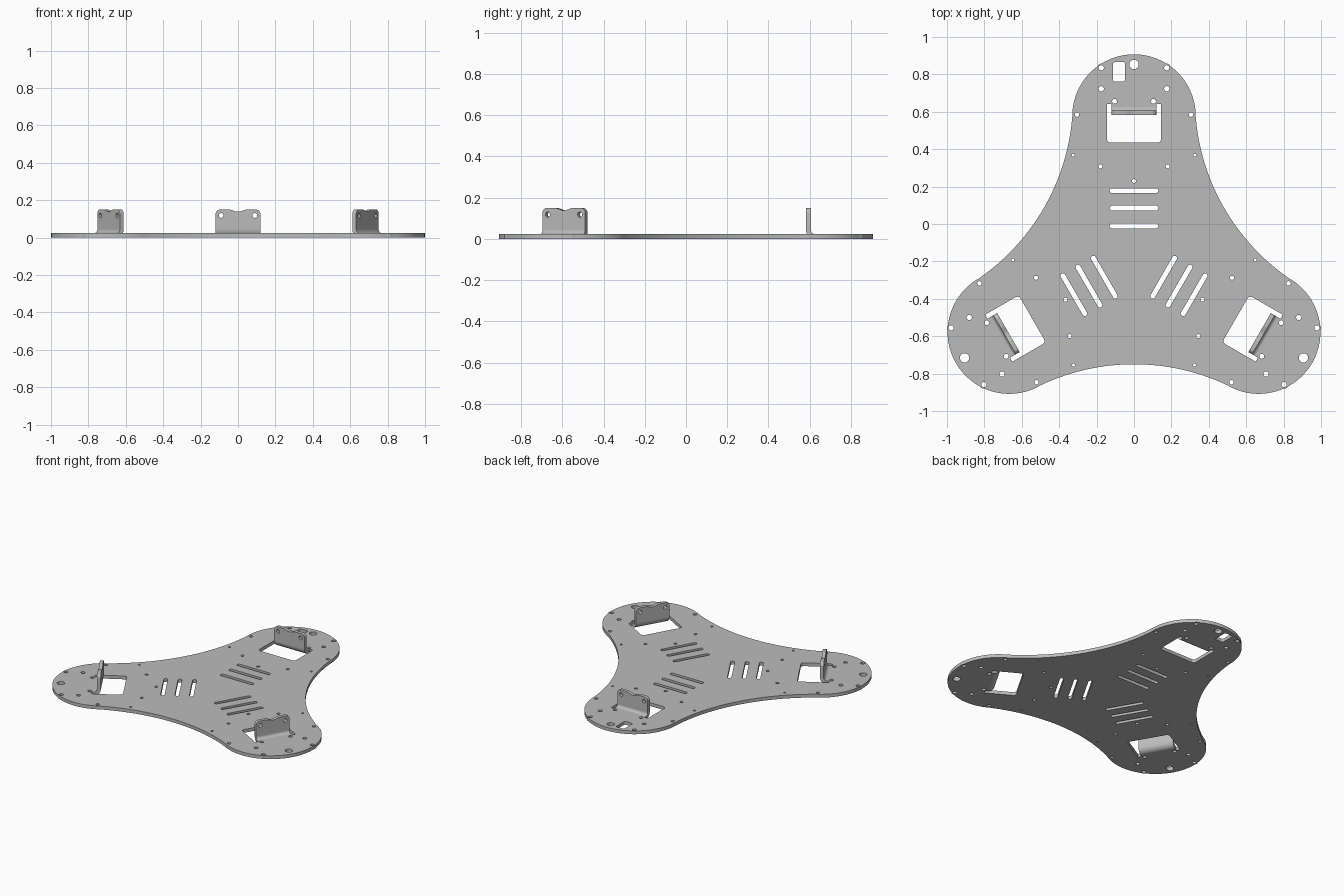
import bpy, bmesh
from math import sin, cos, pi, radians, sqrt
from mathutils import Matrix

if "Cube" in bpy.data.objects:
    bpy.data.objects.remove(bpy.data.objects["Cube"])

T = 0.024                      # sheet thickness
CY = -0.193                    # centre of the three-fold symmetry
LOBE_Y, LOBE_R = 0.577, 0.33   # end lobe of the arm pointing to +y

metal = bpy.data.materials.new("light_grey_metal")
metal.diffuse_color = (0.5, 0.5, 0.5, 1)
metal.use_nodes = True
metal.node_tree.nodes["Principled BSDF"].inputs["Base Color"].default_value = metal.diffuse_color


def arc(cx, cy, r, a0, a1, n):
    return [(cx + r * cos(radians(a0 + (a1 - a0) * i / n)),
             cy + r * sin(radians(a0 + (a1 - a0) * i / n))) for i in range(n + 1)]


def circle(cx, cy, r, n=24):
    return arc(cx, cy, r, 0, 360, n)[:-1]


def rounded_rect(x0, y0, x1, y1, r):
    return (arc(x1 - r, y1 - r, r, 0, 90, 6) + arc(x0 + r, y1 - r, r, 90, 180, 6)
            + arc(x0 + r, y0 + r, r, 180, 270, 6) + arc(x1 - r, y0 + r, r, 270, 360, 6))


def turn(loop, k):
    """Rotate a loop by k thirds of a turn about the symmetry centre."""
    c, s = cos(k * 2 * pi / 3), sin(k * 2 * pi / 3)
    return [(x * c - (y - CY) * s, CY + x * s + (y - CY) * c) for x, y in loop]


def sheet(loops):
    """Filled, extruded 2D profile with holes, returned as a bmesh centred on z = 0."""
    cu = bpy.data.curves.new("profile", 'CURVE')
    cu.dimensions, cu.fill_mode, cu.extrude = '2D', 'BOTH', T / 2
    for loop in loops:
        sp = cu.splines.new('POLY')
        sp.points.add(len(loop) - 1)
        for p, (x, y) in zip(sp.points, loop):
            p.co = (x, y, 0, 1)
        sp.use_cyclic_u = True
    ob = bpy.data.objects.new("profile", cu)
    bpy.context.collection.objects.link(ob)
    bpy.context.view_layer.update()
    me = bpy.data.meshes.new_from_object(ob.evaluated_get(bpy.context.evaluated_depsgraph_get()))
    bpy.data.objects.remove(ob)
    bm = bmesh.new()
    bm.from_mesh(me)
    bpy.data.meshes.remove(me)
    bmesh.ops.remove_doubles(bm, verts=bm.verts, dist=0.0001)
    bmesh.ops.recalc_face_normals(bm, faces=bm.faces)
    return bm


def finish(bm, name):
    me = bpy.data.meshes.new(name)
    for f in bm.faces:
        f.material_index = 0
    bm.to_mesh(me)
    bm.free()
    me.materials.clear()
    me.materials.append(metal)
    ob = bpy.data.objects.new(name, me)
    bpy.context.collection.objects.link(ob)
    bpy.ops.object.select_all(action='DESELECT')
    ob.select_set(True)
    bpy.context.view_layer.objects.active = ob
    bpy.ops.object.shade_smooth_by_angle(angle=radians(30))
    return ob


# Plate outline: round lobe with two tiny hole bosses, then a concave flank, three times
def lobe_radius(a):
    r = LOBE_R
    for boss in (56, 124):
        d = radians(a - boss)
        q = 0.022 ** 2 - (0.312 * sin(d)) ** 2
        if q > 0 and cos(d) > 0:
            r = max(r, 0.312 * cos(d) + sqrt(q))
    return r


arm = []
for i in range(121):
    a = 3.5 + 173 * i / 120
    arm.append((lobe_radius(a) * cos(radians(a)), LOBE_Y + lobe_radius(a) * sin(radians(a))))
fx, fy = 1.723 * cos(radians(150)), CY + 1.723 * sin(radians(150))
arm += arc(fx, fy, 1.166, -3.5, -56.5, 48)[1:-1]
outline = [p for k in range(3) for p in turn(arm, k)]

# Cut-outs of one arm: slots, window around the tab, screw holes
cuts = [rounded_rect(-0.13, y - 0.013, 0.13, y + 0.013, 0.0129) for y in (0.178, 0.085, -0.01)]
cuts.append(arc(-0.125, 0.455, 0.02, 180, 270, 6) + arc(0.125, 0.455, 0.02, 270, 360, 6)
            + [(0.145, 0.642), (0.12, 0.642), (0.12, 0.626),
               (-0.12, 0.626), (-0.12, 0.642), (-0.145, 0.642)])
cuts += [circle(0, 0.853, 0.025), circle(0, 0.23, 0.011)]
for x, y, r in ((0.175, 0.835, 0.014), (0.175, 0.723, 0.014), (0.104, 0.656, 0.013),
                (0.305, 0.585, 0.012), (0.325, 0.368, 0.008), (0.18, 0.308, 0.011)):
    cuts += [circle(x, y, r), circle(-x, y, r)]

loops = [outline] + [turn(c, k) for k in range(3) for c in cuts]
loops.append(rounded_rect(-0.112, 0.763, -0.048, 0.865, 0.008))   # cable opening, one arm only
plate = sheet(loops)
bmesh.ops.translate(plate, verts=plate.verts, vec=(0, 0, T / 2))
finish(plate, "base_plate")

# Upright tabs with two holes, a dipped top edge and a bent foot
BEND_Y, BEND_Z, R_IN = 0.626, 0.044, 0.02
dip = [(0.05 - 0.1 * i / 16, 0.15 - 0.006 * (1 - cos(2 * pi * i / 16))) for i in range(17)]
tab_loop = ([(-0.12, BEND_Z), (0.12, BEND_Z)] + arc(0.095, 0.125, 0.025, 0, 90, 8)
            + dip + arc(-0.095, 0.125, 0.025, 90, 180, 8))
for k, side in enumerate(("back", "left", "right")):
    bm = sheet([tab_loop, circle(0.09, 0.118, 0.013), circle(-0.09, 0.118, 0.013)])
    bm.transform(Matrix.Translation((0, BEND_Y - R_IN - T / 2, 0)) @ Matrix.Rotation(pi / 2, 4, 'X'))
    # bent foot joining the tab to the plate
    section = (arc(BEND_Y, BEND_Z, R_IN, 180, 270, 10)
               + arc(BEND_Y, BEND_Z, R_IN + T, 270, 180, 10))
    ends = [[bm.verts.new((x, y, z)) for y, z in section] for x in (-0.12, 0.12)]
    n = len(section)
    foot = [bm.faces.new(e) for e in ends]
    foot += [bm.faces.new((ends[0][i], ends[0][(i + 1) % n], ends[1][(i + 1) % n], ends[1][i]))
             for i in range(n)]
    bmesh.ops.recalc_face_normals(bm, faces=foot)
    bm.transform(Matrix.Translation((0, CY, 0)) @ Matrix.Rotation(k * 2 * pi / 3, 4, 'Z')
                 @ Matrix.Translation((0, -CY, 0)))
    finish(bm, side + "_tab")
